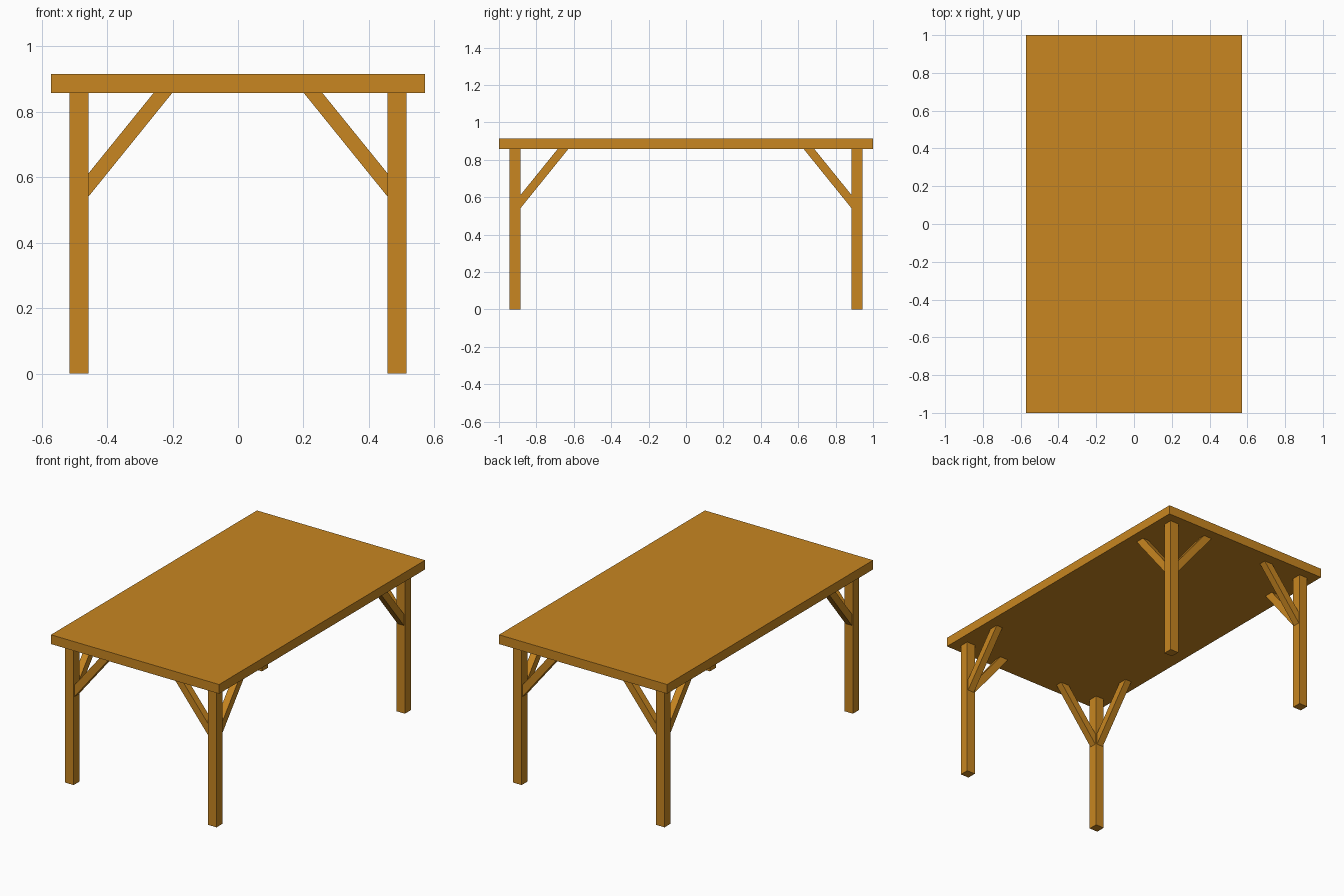
import bpy
import bmesh

if "Cube" in bpy.data.objects:
    bpy.data.objects.remove(bpy.data.objects["Cube"])

L, W, H, T = 2.0, 1.143, 0.915, 0.057   # length, width, height, timber size
UNDER = H - T                           # underside of the top
BRACE_D = 0.043                         # brace depth
LEG_X, LEG_Y = W / 2 - 1.5 * T, L / 2 - 1.5 * T

wood = bpy.data.materials.new("wood")
wood.diffuse_color = (0.58, 0.24, 0.015, 1)
wood.use_nodes = True
wood.node_tree.nodes["Principled BSDF"].inputs["Base Color"].default_value = wood.diffuse_color


def finish(bm, name):
    bmesh.ops.recalc_face_normals(bm, faces=bm.faces)
    mesh = bpy.data.meshes.new(name)
    bm.to_mesh(mesh)
    bm.free()
    mesh.materials.append(wood)
    obj = bpy.data.objects.new(name, mesh)
    bpy.context.collection.objects.link(obj)


def box(name, size, loc):
    bm = bmesh.new()
    bmesh.ops.create_cube(bm, size=1)
    for v in bm.verts:
        v.co = [c * s + l for c, s, l in zip(v.co, size, loc)]
    finish(bm, name)


def brace(name, sx, sy, along_x):
    # mitred profile: distance inward from the leg face, height
    profile = [(0, 0.54), (0.257, UNDER), (0.2, UNDER), (0, 0.611)]
    bm = bmesh.new()
    verts = []
    for r, z in profile:
        r += T / 2
        if along_x:
            co = (sx * (LEG_X - r), sy * LEG_Y - BRACE_D / 2, z)
        else:
            co = (sx * LEG_X - BRACE_D / 2, sy * (LEG_Y - r), z)
        verts.append(bm.verts.new(co))
    face = bm.faces.new(verts)
    ext = bmesh.ops.extrude_face_region(bm, geom=[face], use_keep_orig=True)
    moved = [g for g in ext["geom"] if isinstance(g, bmesh.types.BMVert)]
    vec = (0, BRACE_D, 0) if along_x else (BRACE_D, 0, 0)
    bmesh.ops.translate(bm, verts=moved, vec=vec)
    finish(bm, name)


# Table top
box("table_top", (W, L, T), (0, 0, H - T / 2))

# Each corner: one leg and two diagonal braces
for sy, fb in ((-1, "front"), (1, "back")):
    for sx, lr in ((-1, "left"), (1, "right")):
        corner = f"{fb}_{lr}"
        box(f"{corner}_leg", (T, T, UNDER), (sx * LEG_X, sy * LEG_Y, UNDER / 2))
        brace(f"{corner}_cross_brace", sx, sy, True)
        brace(f"{corner}_side_brace", sx, sy, False)
